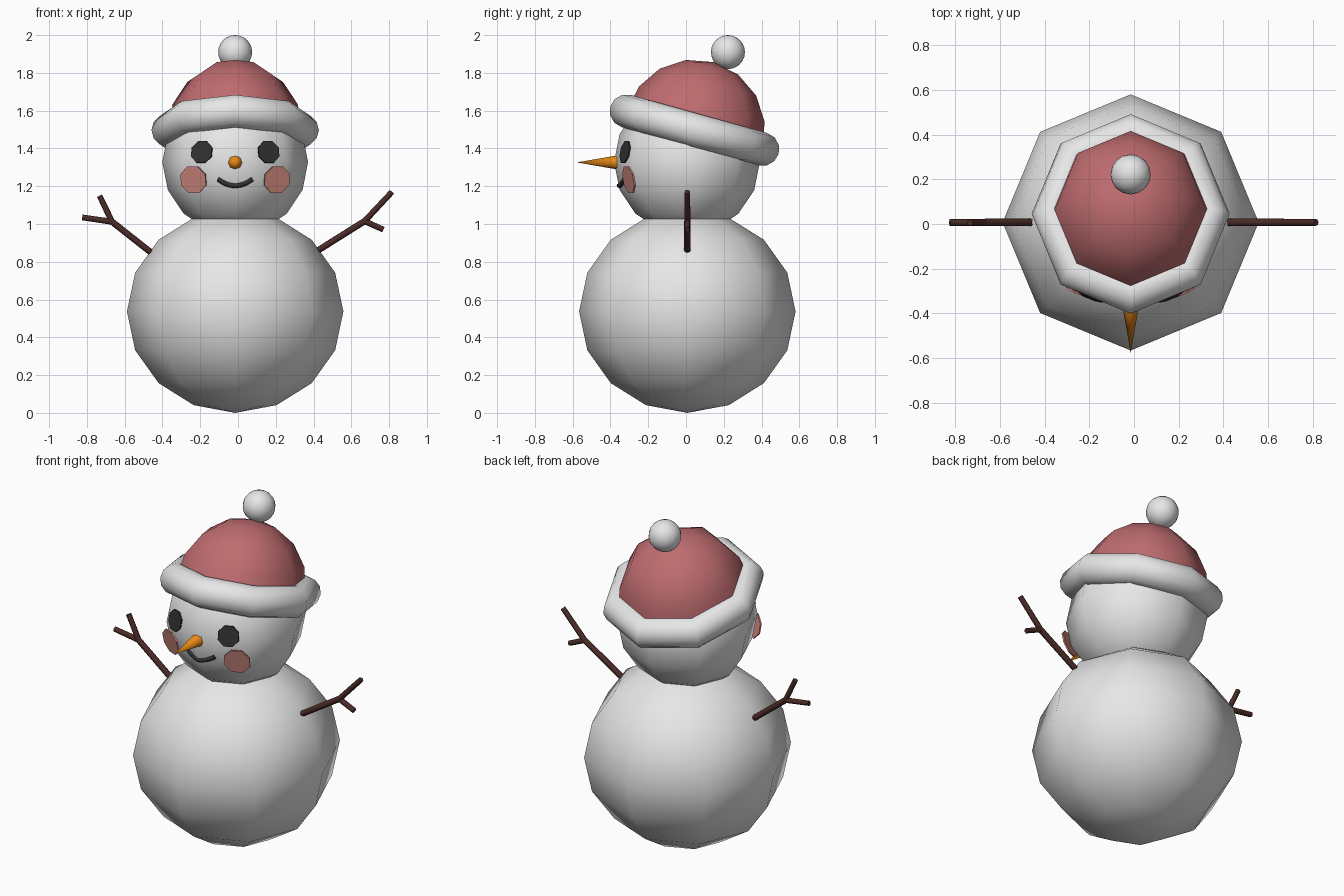
import bpy
import bmesh
from math import radians, sin, cos, pi
from mathutils import Vector

if "Cube" in bpy.data.objects:
    bpy.data.objects.remove(bpy.data.objects["Cube"])

MID = -0.015  # x of the snowman's axis


def material(name, r, g, b):
    m = bpy.data.materials.new(name)
    m.use_nodes = True
    m.diffuse_color = (r, g, b, 1)
    bsdf = next(n for n in m.node_tree.nodes if n.type == 'BSDF_PRINCIPLED')
    bsdf.inputs["Base Color"].default_value = (r, g, b, 1)
    return m


snow = material("snow white", 0.8, 0.8, 0.8)
red = material("hat red", 0.52, 0.15, 0.16)
orange = material("carrot orange", 0.8, 0.25, 0.008)
brown = material("twig brown", 0.07, 0.025, 0.02)
black = material("coal black", 0.03, 0.03, 0.03)
pink = material("cheek pink", 0.6, 0.24, 0.2)


def finish(name, mat, smooth=True, angle=None):
    ob = bpy.context.object
    ob.name = name
    ob.data.materials.append(mat)
    if angle:
        bpy.ops.object.shade_smooth_by_angle(angle=radians(angle))
    elif smooth:
        bpy.ops.object.shade_smooth()
    return ob


def ball(name, mat, loc, radius, segments=8, rings=8):
    bpy.ops.mesh.primitive_uv_sphere_add(segments=segments, ring_count=rings,
                                         radius=radius, location=loc)
    return finish(name, mat)


def rod(name, mat, a, b, r1, r2, sides=8):
    a, b = Vector(a), Vector(b)
    d = b - a
    bpy.ops.mesh.primitive_cone_add(vertices=sides, radius1=r1, radius2=r2,
                                    depth=d.length, location=(a + b) / 2)
    bpy.context.object.rotation_euler = d.to_track_quat('Z', 'Y').to_euler()
    return finish(name, mat, angle=60)


def plate(name, mat, loc, radius, azimuth, elevation):
    # thin octagon lying along the face of the head
    az, el = radians(azimuth), radians(elevation)
    n = Vector((sin(az) * cos(el), -cos(az) * cos(el), sin(el)))
    bpy.ops.mesh.primitive_cylinder_add(vertices=8, radius=radius, depth=0.009,
                                        location=loc)
    ob = bpy.context.object
    q = n.to_track_quat('Z', 'Y')
    ob.rotation_euler = q.to_euler()
    for v in ob.data.vertices:  # turn a flat edge to the top
        x, y = v.co.x, v.co.y
        c, s = cos(pi / 8), sin(pi / 8)
        v.co.x, v.co.y = x * c - y * s, x * s + y * c
    return finish(name, mat, smooth=False)


# Body and head
body = ball("body", snow, (MID, 0.007, 0.537), 0.573)
body.scale.z = 0.937
ball("head", snow, (MID, 0.005, 1.328), 0.386)

# Hat: open dome, fur brim and pompom, tipped to the back
hat_centre = (MID, 0.045, 1.497)
tilt = radians(-15.6)
dome = ball("hat_dome", red, hat_centre, 0.374)
bm = bmesh.new()
bm.from_mesh(dome.data)
bmesh.ops.delete(bm, geom=[v for v in bm.verts if v.co.z < -0.01], context='VERTS')
bm.to_mesh(dome.data)
bm.free()
bpy.ops.mesh.primitive_torus_add(major_segments=8, minor_segments=12,
                                 major_radius=0.374, minor_radius=0.089,
                                 location=hat_centre)
brim = finish("hat_brim", snow)
for ob in (dome, brim):
    ob.rotation_euler.x = tilt
    ob.scale.x = 0.957
ball("pompom", snow, (MID, 0.222, 1.91), 0.09, 16, 12)

# Face
rod("nose", orange, (MID, -0.33, 1.326), (MID, -0.578, 1.326), 0.043, 0)
for side, s in (("left", 1), ("right", -1)):
    plate(side + "_eye", black, (MID + s * 0.177, -0.322, 1.381), 0.063, s * 22.5, 11)
    plate(side + "_cheek", pink, (MID + s * 0.221, -0.302, 1.235), 0.077, s * 22.5, -11)

curve = bpy.data.curves.new("mouth", 'CURVE')
curve.dimensions = '3D'
curve.bevel_depth = 0.013
curve.bevel_resolution = 2
curve.use_fill_caps = True
line = curve.splines.new('POLY')
line.points.add(8)
for i, p in enumerate(line.points):
    t = i / 4 - 1
    p.co = (MID + 0.09 * t, -0.354 + 0.028 * abs(t), 1.203 + 0.034 * t * t, 1)
curve.materials.append(black)
mouth = bpy.data.objects.new("mouth", curve)
bpy.context.collection.objects.link(mouth)

# Twig arms: (x, z) of shoulder, fork, long tip and short tip
arms = {
    "left": ((0.42, 0.858), (0.67, 1.015), (0.815, 1.17), (0.77, 0.97)),
    "right": ((-0.455, 0.845), (-0.667, 1.012), (-0.825, 1.035), (-0.733, 1.15)),
}
for side, points in arms.items():
    shoulder, fork, tip_a, tip_b = [(x, 0.007, z) for x, z in points]
    rod(side + "_arm", brown, shoulder, fork, 0.017, 0.017)
    rod(side + "_twig_a", brown, fork, tip_a, 0.016, 0.015)
    rod(side + "_twig_b", brown, fork, tip_b, 0.016, 0.015)
